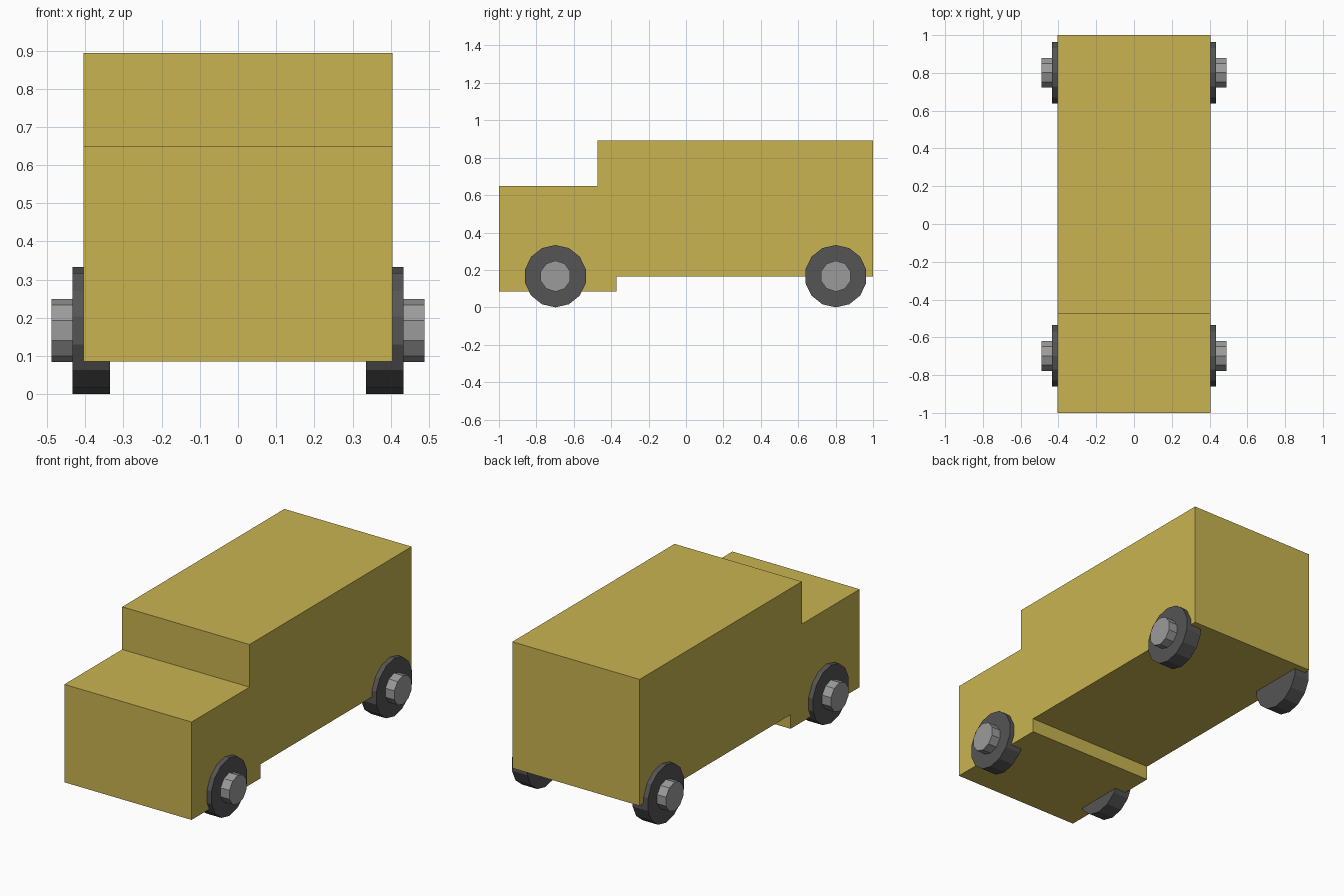
import bpy, bmesh, math
from mathutils import Matrix

if "Cube" in bpy.data.objects:
    bpy.data.objects.remove(bpy.data.objects["Cube"])


def material(name, color):
    m = bpy.data.materials.new(name)
    m.diffuse_color = (*color, 1.0)
    m.use_nodes = True
    m.node_tree.nodes["Principled BSDF"].inputs["Base Color"].default_value = m.diffuse_color
    return m


def add_object(name, bm, mat):
    bmesh.ops.recalc_face_normals(bm, faces=bm.faces)
    mesh = bpy.data.meshes.new(name)
    bm.to_mesh(mesh)
    bm.free()
    mesh.materials.append(mat)
    obj = bpy.data.objects.new(name, mesh)
    bpy.context.collection.objects.link(obj)
    return obj


def disc(name, sides, radius, x0, x1, y, z, mat):
    """Flat-sided cylinder along x with a vertex pointing straight up."""
    bm = bmesh.new()
    bmesh.ops.create_cone(bm, cap_ends=True, segments=sides, radius1=radius,
                          radius2=radius, depth=abs(x1 - x0))
    # Put a vertex on local +x, which the turn about y sends to -z / +z
    v = max(bm.verts, key=lambda v: v.co.x)
    bmesh.ops.rotate(bm, verts=bm.verts,
                     matrix=Matrix.Rotation(-math.atan2(v.co.y, v.co.x), 3, 'Z'))
    bmesh.ops.rotate(bm, verts=bm.verts,
                     matrix=Matrix.Rotation(-math.pi / 2, 3, 'Y'))
    bmesh.ops.translate(bm, verts=bm.verts, vec=((x0 + x1) / 2, y, z))
    return add_object(name, bm, mat)


yellow = material("mustard_paint", (0.58, 0.456, 0.082))
rubber = material("dark_rubber", (0.09, 0.09, 0.09))
metal = material("grey_metal", (0.33, 0.33, 0.33))

# Van body: side profile (y, z) extruded across the width
HALF_WIDTH = 0.405
profile = [(-1, 0.085), (-0.372, 0.085), (-0.372, 0.166), (1, 0.166),
           (1, 0.893), (-0.474, 0.893), (-0.474, 0.648), (-1, 0.648)]
bm = bmesh.new()
side = bm.faces.new([bm.verts.new((-HALF_WIDTH, y, z)) for y, z in profile])
ext = bmesh.ops.extrude_face_region(bm, geom=[side], use_keep_orig=True)
bmesh.ops.translate(bm, vec=(2 * HALF_WIDTH, 0, 0),
                    verts=[g for g in ext["geom"] if isinstance(g, bmesh.types.BMVert)])
add_object("van_body", bm, yellow)

# Wheels and hubs, mirrored left and right
WHEEL_Z = 0.1665
for end, y in (("front", -0.698), ("rear", 0.801)):
    for hand, s in (("left", -1), ("right", 1)):
        disc(f"{end}_{hand}_tyre", 14, 0.1665, s * 0.335, s * 0.433, y, WHEEL_Z, rubber)
        disc(f"{end}_{hand}_hub", 10, 0.083, s * 0.42, s * 0.489, y, WHEEL_Z, metal)
